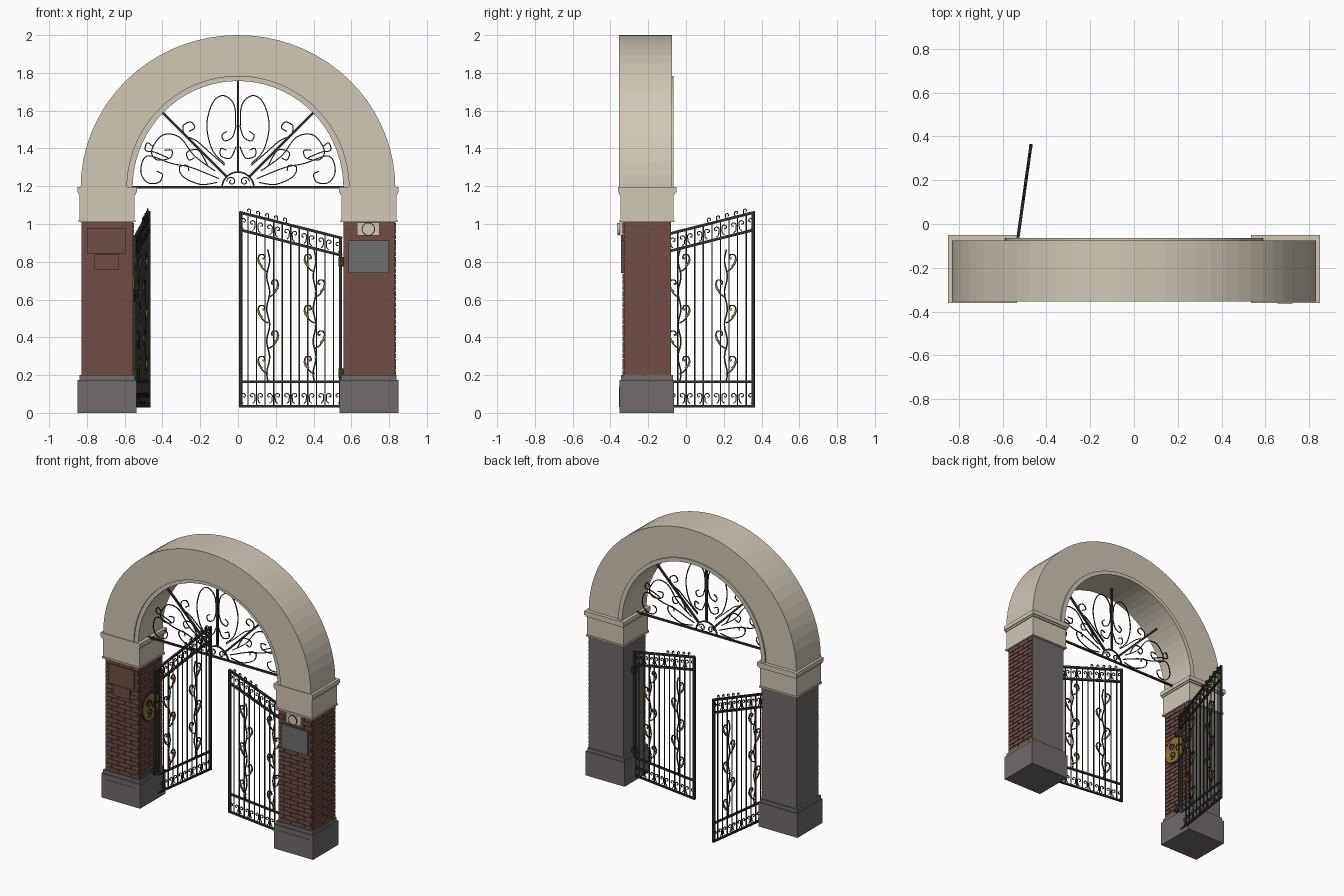
import bpy, bmesh, math
from mathutils import Matrix, Vector

if "Cube" in bpy.data.objects:
    bpy.data.objects.remove(bpy.data.objects["Cube"])


def material(name, rgb):
    m = bpy.data.materials.new(name)
    m.use_nodes = True
    m.diffuse_color = (*rgb, 1)
    m.node_tree.nodes["Principled BSDF"].inputs["Base Color"].default_value = (*rgb, 1)
    return m


STONE = material("pale stone", (.635, .572, .462))
BRICK = material("red brick", (.162, .076, .059))
GREY = material("grey stone", (.162, .146, .144))
SLATE = material("notice grey", (.16, .158, .158))
IRON = material("dark iron", (.03, .03, .023))
GOLD = material("old gold", (.3, .16, .035))


def finish(bm, name, *mats):
    bmesh.ops.recalc_face_normals(bm, faces=bm.faces)
    me = bpy.data.meshes.new(name)
    bm.to_mesh(me)
    bm.free()
    for m in mats:
        me.materials.append(m)
    ob = bpy.data.objects.new(name, me)
    bpy.context.collection.objects.link(ob)
    return ob


def add_box(bm, x0, x1, y0, y1, z0, z1):
    size = Matrix.Diagonal((x1 - x0, y1 - y0, z1 - z0, 1))
    mid = Matrix.Translation(((x0 + x1) / 2, (y0 + y1) / 2, (z0 + z1) / 2))
    bmesh.ops.create_cube(bm, size=1, matrix=mid @ size)


def box(name, mat, *bounds):
    bm = bmesh.new()
    add_box(bm, *bounds)
    return finish(bm, name, mat)


def disc(name, mat, centre, radius, depth, axis, sides=32):
    bm = bmesh.new()
    turn = Vector((0, 0, 1)).rotation_difference(Vector(axis)).to_matrix().to_4x4()
    bmesh.ops.create_cone(bm, cap_ends=True, segments=sides, radius1=radius, radius2=radius,
                          depth=depth, matrix=Matrix.Translation(centre) @ turn)
    return finish(bm, name, mat)


def tube(bm, pts, r, mat=0, sides=4):
    """Sweep a small polygon along a path of (x, z) points."""
    rings = []
    for i, p in enumerate(pts):
        a, b = pts[max(i - 1, 0)], pts[min(i + 1, len(pts) - 1)]
        t = Vector((b[0] - a[0], b[1] - a[1])).normalized()
        ring = []
        for k in range(sides):
            ang = math.tau * (k + .5) / sides
            c, s = r * math.cos(ang), r * math.sin(ang)
            ring.append(bm.verts.new((p[0] - t.y * c, s, p[1] + t.x * c)))
        rings.append(ring)
    faces = [bm.faces.new(rings[0]), bm.faces.new(rings[-1])]
    for lo, hi in zip(rings, rings[1:]):
        for k in range(sides):
            n = (k + 1) % sides
            faces.append(bm.faces.new((lo[k], lo[n], hi[n], hi[k])))
    for f in faces:
        f.material_index = mat


def smooth(pts, n=6):
    """Catmull-Rom path through the points."""
    v = [Vector(p) for p in (pts[0], *pts, pts[-1])]
    out = []
    for a, b, c, d in zip(v, v[1:], v[2:], v[3:]):
        for i in range(n):
            t = i / n
            out.append(b + (c - a) * t / 2 + (2 * a - 5 * b + 4 * c - d) * t * t / 2
                       + (3 * b - a - 3 * c + d) * t ** 3 / 2)
    return out + [v[-1]]


def spiral(cx, cz, r, start, turns, n=14):
    """Scroll that winds in from radius r."""
    return [(cx + r * (1 - .75 * i / n) * math.cos(start + math.tau * turns * i / n),
             cz + r * (1 - .75 * i / n) * math.sin(start + math.tau * turns * i / n))
            for i in range(n + 1)]


def arch(name, outer, inner, y0, y1, segs=36):
    bm = bmesh.new()
    last = None
    for i in range(segs + 1):
        a = math.pi * i / segs
        ring = [bm.verts.new((e[0] * math.cos(a), y, 1.19 + e[1] * math.sin(a)))
                for e, y in ((outer, y0), (outer, y1), (inner, y1), (inner, y0))]
        if last:
            for k in range(4):
                n = (k + 1) % 4
                bm.faces.new((last[k], last[n], ring[n], ring[k]))
        if i in (0, segs):
            bm.faces.new(ring)
        last = ring
    return finish(bm, name, STONE)


# Arch and the trim around its opening, set back in front and proud behind
arch("arch", (.833, .81), (.588, .592), -.355, -.075)
arch("arch_trim", (.59, .594), (.558, .567), -.345, -.065)


def bricks(bm, width, place, rows=27):
    """Running bond courses over a backing sheet; place maps (u, out, z) to bounds."""
    pitch, gap, length = .81 / rows, .005, .105
    add_box(bm, *place(0, width, .002, .2, 1.01))
    for row in range(rows):
        z = .2 + row * pitch
        u = -length / 2 * (row % 2)
        while u < width - gap:
            lo, hi = max(u, 0), min(u + length - gap, width)
            add_box(bm, *place(lo, hi, .008, z, z + pitch - gap))
            u += length


# Pillars: plinth, core, brick facing on the front and one side, capital
for side, s in (("left", 1), ("right", -1)):
    c = s * .693

    def block(part, mat, half, y0, y1, z0, z1):
        box(f"{side}_{part}", mat, c - half, c + half, y0, y1, z0, z1)

    block("plinth", GREY, .156, -.353, -.064, 0, .175)
    block("plinth_panel", GREY, .12, -.356, -.35, .03, .14)
    block("plinth_cap", GREY, .147, -.345, -.07, .175, .2)
    block("pillar_core", GREY, .135, -.328, -.08, .2, 1.01)
    block("capital", STONE, .146, -.348, -.066, 1.01, 1.168)
    block("capital_foot", STONE, .151, -.353, -.061, 1.01, 1.022)
    block("capital_step", STONE, .152, -.354, -.057, 1.155, 1.168)
    block("capital_moulding", STONE, .158, -.36, -.05, 1.168, 1.197)
    bm = bmesh.new()
    x0, x1 = c - .135, c + .135
    bricks(bm, .27, lambda a, b, d, z0, z1: (x0 + a, x0 + b, -.328 - d, -.328, z0, z1))
    bricks(bm, .248, lambda a, b, d, z0, z1: (x1, x1 + d, -.328 + a, -.328 + b, z0, z1))
    finish(bm, f"{side}_brickwork", BRICK)

# Plaques and intercom on the pillar fronts
box("upper_plaque", BRICK, -.8, -.595, -.344, -.33, .84, .98)
box("lower_plaque", BRICK, -.76, -.63, -.344, -.33, .76, .838)
box("notice_plate", SLATE, .585, .8, -.345, -.33, .74, .912)
box("intercom", STONE, .63, .75, -.352, -.33, .94, 1.008)
disc("intercom_speaker", STONE, (.69, -.356, .973), .032, .012, (0, 1, 0))
bm = bmesh.new()
ring = [(.033 * math.cos(math.tau * i / 24), .033 * math.sin(math.tau * i / 24)) for i in range(25)]
tube(bm, ring, .003)
finish(bm, "speaker_rim", IRON).location = (.69, -.361, .973)

# Round medallion on the passage side of the right pillar
disc("medallion_rim", IRON, (-.552, -.22, .69), .104, .014, (1, 0, 0))
disc("medallion", GOLD, (-.549, -.22, .69), .094, .014, (1, 0, 0))
bm = bmesh.new()
for k in range(3):
    a = math.tau * k / 3
    tube(bm, spiral(.04 * math.cos(a), .04 * math.sin(a), .032, a, 1.2), .005)
ob = finish(bm, "medallion_scrolls", IRON)
ob.location, ob.rotation_euler.z = (-.541, -.22, .69), math.pi / 2

# Fan grille: sill bar, spokes, hub and mirrored scrolls
SCROLLS = [
    [(.07, .13), (.135, .2), (.165, .33), (.135, .45), (.077, .49), (.02, .44), (.012, .33)],
    [(.01, .33), (.03, .27), (.07, .25), (.085, .28), (.06, .3)],
    [(.01, .22), (.04, .16), (.09, .17), (.09, .21), (.06, .2)],
    [(.07, .12), (.14, .18), (.22, .25), (.28, .28), (.29, .33), (.25, .35), (.23, .32), (.26, .3)],
    [(.12, .09), (.23, .17), (.31, .27), (.4, .28), (.457, .2), (.43, .15), (.36, .16), (.35, .2), (.39, .2)],
    [(.1, .05), (.25, .11), (.35, .13), (.48, .17), (.515, .09), (.48, .03), (.42, .03), (.4, .07), (.43, .09)],
    [(.11, .03), (.2, .02), (.29, .06), (.31, .11), (.27, .12), (.26, .09)],
    [(.16, .12), (.21, .2), (.27, .19), (.26, .15), (.23, .16)],
    [(.37, .16), (.44, .19), (.49, .2), (.48, .24), (.45, .22)],
]
bm = bmesh.new()
tube(bm, [(-.56, .005), (.56, .005)], .009)
for deg in (45, 90, 135):
    d = Vector((math.cos(math.radians(deg)), math.sin(math.radians(deg))))
    tube(bm, [d * .085, d * .575], .009)
tube(bm, [(.085 * math.cos(math.pi * i / 16), .085 * math.sin(math.pi * i / 16))
          for i in range(17)], .006)
for s in (1, -1):
    for path in SCROLLS:
        tube(bm, smooth([(s * x, z) for x, z in path]), .004)
    tube(bm, [(s * x, z) for x, z in spiral(.035, .035, .026, 0, 1.2)], .004)
finish(bm, "fan_grille", IRON).location = (0, -.235, 1.19)


# Gate leaves, hinge at the local origin, opening in direction s
def gate(name, s):
    bm = bmesh.new()
    w = .549

    def rod(pts, r, mat=0):
        tube(bm, [(s * x, z) for x, z in pts], r, mat)

    def top(u):
        return .925 + .25 * u

    for u in (.008, w - .008):
        rod([(u, .03), (u, top(u))], .011)
    for z in (.035, .165):
        rod([(0, z), (w, z)], .009)
    for drop in (0, .092):
        rod([(0, top(0) - drop), (w, top(w) - drop)], .01)
    bars, step = 11, w / 12
    for i in range(bars):
        u = step * (i + 1)
        rod([(u, .035), (u, top(u))], .0042)
    # Hooked scrolls in the narrow bands
    for i in range(bars + 1):
        u = step * (i + .5)
        turn = 1 if i % 2 else -1
        for z in (.09, top(u) - .04):
            curl = spiral(0, 0, .016, 0, .85)
            rod([(u + turn * .002, z - .04), (u + turn * .013, z - .03)]
                + [(u + turn * x, z + y) for x, y in curl], .0035)
    # Climbing vines with curled tendrils and gilded leaves
    for base in (.147, .395):
        stem = [(base + .008 * math.sin(i * .8), .165 + .7 * i / 32) for i in range(33)]
        rod(stem, .0048)
        for k in range(5):
            d = -1 if k % 2 else 1
            z = .275 + k * .135
            rod(smooth([(base, z - .07), (base + d * .03, z - .05), (base + d * .053, z - .01),
                        (base + d * .047, z + .02), (base + d * .025, z + .022),
                        (base + d * .018, z + .005), (base + d * .03, z)]), .0048)
            rod([(base + d * .032, z - .04), (base + d * .048, z - .022), (base + d * .054, z)], .0075, 1)
            rod([(base + d * .02, z + .004), (base + d * .03, z + .002)], .007, 1)
    # Cresting curls near the free edge
    for i in range(5):
        u = .5 - i * .048
        rod([(u - .008, top(u))] + spiral(u, top(u) + .02, .012, math.pi, -.7), .0035)
    for z in (.21, .8):
        add_box(bm, -.018, .016, -.016, .016, z - .024, z + .024)
    return finish(bm, name, IRON, GOLD)


leaf = gate("left_gate", -1)
leaf.location = (.551, -.19, 0)
leaf.rotation_euler.z = math.radians(-8)
leaf = gate("right_gate", 1)
leaf.location = (-.547, -.18, 0)
leaf.rotation_euler.z = math.radians(82)
